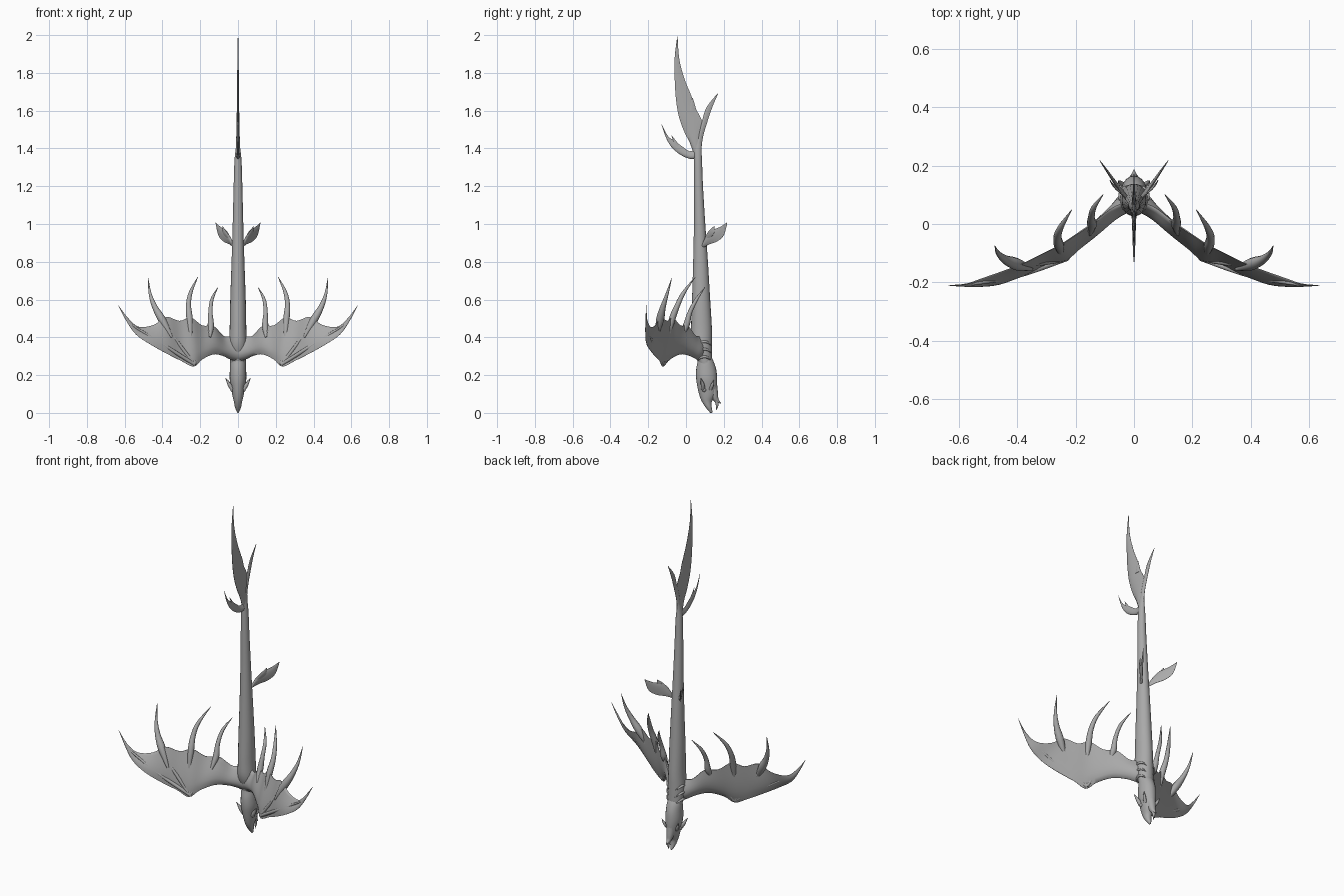
import bpy, bmesh, math
from mathutils import Vector

skin = bpy.data.materials.new("grey_skin")
skin.diffuse_color = (0.4, 0.4, 0.4, 1)


def smooth(rows, n=4):
    """Catmull-Rom resampling of a list of equal-length tuples."""
    out = []
    for i in range(len(rows) - 1):
        p = [rows[max(i - 1, 0)], rows[i], rows[i + 1], rows[min(i + 2, len(rows) - 1)]]
        for k in range(n):
            t = k / n
            out.append(tuple(0.5 * (2 * b + (c - a) * t + (2 * a - 5 * b + 4 * c - d) * t * t
                                    + (3 * b - a - 3 * c + d) * t ** 3) for a, b, c, d in zip(*p)))
    return out + [tuple(rows[-1])]


def loft(name, rings, mirror=False, angle=60):
    """Skin closed rings into a capped smooth solid."""
    bm = bmesh.new()
    vs = [[bm.verts.new(p) for p in r] for r in rings]
    n = len(vs[0])
    for a, b in zip(vs, vs[1:]):
        for j in range(n):
            bm.faces.new((a[j], a[(j + 1) % n], b[(j + 1) % n], b[j]))
    bm.faces.new(vs[0][::-1])
    bm.faces.new(vs[-1])
    if mirror:
        g = bmesh.ops.duplicate(bm, geom=bm.verts[:] + bm.edges[:] + bm.faces[:])["geom"]
        for v in g:
            if isinstance(v, bmesh.types.BMVert):
                v.co.x *= -1
    bmesh.ops.recalc_face_normals(bm, faces=bm.faces[:])
    me = bpy.data.meshes.new(name)
    bm.to_mesh(me)
    bm.free()
    me.materials.append(skin)
    ob = bpy.data.objects.new(name, me)
    bpy.context.collection.objects.link(ob)
    bpy.ops.object.select_all(action='DESELECT')
    ob.select_set(True)
    bpy.context.view_layer.objects.active = ob
    bpy.ops.object.shade_smooth_by_angle(angle=math.radians(angle))
    return ob


def trunk(name, rows, sides=20):
    """Rows of (z, front y, back y, half width)."""
    rings = []
    for z, f, b, w in smooth(rows):
        rings.append([(w * math.sin(a), (f + b) / 2 - (b - f) / 2 * math.cos(a), z)
                      for a in [2 * math.pi * k / sides for k in range(sides)]])
    return loft(name, rings)


def spine(name, rows, mirror=True, sides=10):
    """Tapered tube through rows of (x, y, z, radius)."""
    pts = smooth(rows, 5)
    rings = []
    for i, p in enumerate(pts):
        d = (Vector(pts[min(i + 1, len(pts) - 1)][:3]) - Vector(pts[max(i - 1, 0)][:3])).normalized()
        u = d.cross(Vector((0.31, 0.95, 0.05))).normalized()
        v = d.cross(u)
        rings.append([Vector(p[:3]) + max(p[3], 0.0006) * (u * math.cos(a) + v * math.sin(a))
                      for a in [2 * math.pi * k / sides for k in range(sides)]])
    return loft(name, rings, mirror)


def blade(name, rows, normal, mirror=False, n=7, sub=4):
    """Lens-section fin; rows are (edge a xyz, edge b xyz, half thickness)."""
    nv = Vector(normal).normalized()
    rings = []
    for r in smooth(rows, sub):
        a, b, th = Vector(r[:3]), Vector(r[3:6]), r[6]
        def at(t, s):
            return a.lerp(b, t) + nv * s * th * (0.12 + math.sin(math.pi * t ** 0.7))
        rings.append([at(k / n, 1) for k in range(n + 1)] + [at(k / n, -1) for k in range(n, -1, -1)])
    return loft(name, rings, mirror)


# Long tapering body
trunk("body", [
    (1.47, 0.045, 0.085, 0.004), (1.40, 0.042, 0.082, 0.012), (1.33, 0.042, 0.085, 0.019),
    (1.20, 0.042, 0.090, 0.023), (1.00, 0.042, 0.102, 0.028), (0.80, 0.038, 0.116, 0.034),
    (0.60, 0.032, 0.128, 0.041), (0.45, 0.027, 0.137, 0.044), (0.36, 0.030, 0.138, 0.048),
    (0.28, 0.060, 0.138, 0.043), (0.22, 0.075, 0.140, 0.036)])
# Skull with hooked upper jaw
trunk("head", [
    (0.31, 0.065, 0.125, 0.030), (0.275, 0.062, 0.145, 0.040), (0.23, 0.054, 0.160, 0.043),
    (0.18, 0.054, 0.165, 0.044), (0.13, 0.062, 0.164, 0.036), (0.09, 0.072, 0.155, 0.029),
    (0.06, 0.084, 0.137, 0.022), (0.03, 0.103, 0.136, 0.016), (0.008, 0.122, 0.140, 0.007),
    (0.0, 0.128, 0.138, 0.002)])
# Open lower jaw, its hooked tip and the fang
spine("lower_jaw", [(0, 0.140, 0.14, 0.026), (0, 0.148, 0.10, 0.022), (0, 0.160, 0.07, 0.014),
                    (0, 0.186, 0.05, 0.001)], False)
spine("jaw_hook", [(0, 0.157, 0.08, 0.013), (0, 0.165, 0.045, 0.008), (0, 0.160, 0.015, 0.001)], False)
# Eyes, brow horns and cheek spikes
spine("eyes", [(0.026, 0.096, 0.132, 0.002), (0.029, 0.096, 0.126, 0.010),
               (0.028, 0.096, 0.118, 0.010), (0.024, 0.096, 0.112, 0.002)])
spine("brow_horns", [(0.030, 0.09, 0.125, 0.010), (0.046, 0.088, 0.15, 0.010), (0.066, 0.078, 0.185, 0.001)])
spine("cheek_spikes", [(0.030, 0.13, 0.125, 0.009), (0.045, 0.14, 0.15, 0.008), (0.054, 0.148, 0.175, 0.001)])

# Gill ridges wrapping each flank
for i, z in enumerate((0.275, 0.315, 0.355)):
    arc = []
    for k in range(7):
        a = math.radians(35 + 20 * k)
        arc.append((0.047 * math.sin(a), 0.094 - 0.043 * math.cos(a),
                    z + 0.022 * math.sin(math.pi * k / 6), 0.007 * math.sin(math.pi * (k + 0.3) / 6.6)))
    spine(f"gill_ridge_{i + 1}", arc)

# Wing membrane: leading edge, trailing edge, half thickness
blade("wings", [
    (0.010, 0.070, 0.275, 0.010, 0.085, 0.42, 0.030), (0.045, 0.055, 0.285, 0.045, 0.066, 0.405, 0.026),
    (0.080, 0.020, 0.302, 0.080, 0.048, 0.410, 0.020), (0.130, -0.030, 0.310, 0.130, 0.010, 0.460, 0.017),
    (0.190, -0.085, 0.283, 0.190, -0.030, 0.463, 0.012), (0.235, -0.122, 0.245, 0.250, -0.070, 0.505, 0.013),
    (0.300, -0.140, 0.275, 0.310, -0.100, 0.487, 0.007), (0.370, -0.172, 0.310, 0.380, -0.135, 0.508, 0.010),
    (0.460, -0.207, 0.360, 0.445, -0.160, 0.466, 0.006), (0.540, -0.215, 0.415, 0.525, -0.188, 0.456, 0.006),
    (0.592, -0.212, 0.488, 0.580, -0.207, 0.500, 0.004), (0.635, -0.210, 0.570, 0.634, -0.210, 0.570, 0.001)],
    (0.5, 0.85, 0), True)
# Spines sweeping back from the trailing edge
spine("inner_wing_spine", [(0.150, -0.035, 0.40, 0.007), (0.144, 0.0, 0.46, 0.017), (0.146, 0.020, 0.53, 0.012),
                           (0.138, 0.055, 0.60, 0.009), (0.106, 0.10, 0.665, 0.001)])
spine("middle_wing_spine", [(0.250, -0.105, 0.36, 0.006), (0.256, -0.075, 0.49, 0.017), (0.262, -0.045, 0.57, 0.014),
                            (0.250, -0.01, 0.64, 0.010), (0.212, 0.05, 0.72, 0.001)])
spine("outer_wing_spine", [(0.350, -0.155, 0.40, 0.006), (0.400, -0.138, 0.49, 0.021), (0.440, -0.122, 0.56, 0.015),
                           (0.465, -0.10, 0.63, 0.008), (0.476, -0.075, 0.715, 0.001)])
# Raised wing struts fanning from the wrist
for i, (x, y, z) in enumerate([(0.15, -0.01, 0.45), (0.256, -0.08, 0.48), (0.40, -0.145, 0.48), (0.57, -0.208, 0.47)]):
    w = Vector((0.232, -0.118, 0.258))
    m = w.lerp(Vector((x, y, z)), 0.5) + Vector((0, -0.002 if i < 3 else -0.014, 0))
    spine(f"wing_strut_{i + 1}", [(*w, 0.010), (*m, 0.009), (x, y, z, 0.005)])

# Paired rear fins with a split tip
blade("rear_fins", [
    (0.022, 0.082, 0.880, 0.022, 0.092, 0.875, 0.006), (0.038, 0.100, 0.925, 0.046, 0.125, 0.893, 0.006),
    (0.062, 0.135, 0.965, 0.078, 0.165, 0.908, 0.005), (0.092, 0.180, 0.984, 0.104, 0.200, 0.940, 0.003),
    (0.117, 0.217, 1.008, 0.118, 0.218, 1.003, 0.001)], (0.85, -0.5, 0), True)
blade("rear_fin_barbs", [
    (0.040, 0.100, 0.93, 0.058, 0.125, 0.925, 0.004), (0.065, 0.122, 0.965, 0.080, 0.148, 0.95, 0.003),
    (0.082, 0.150, 0.990, 0.083, 0.151, 0.989, 0.001)], (0.85, -0.5, 0), True)

# Tail fin lobes: rows of (y, z) edge pairs and half thickness in the middle plane
def lobe(name, rows):
    blade(name, [(0, a, b, 0, c, d, t) for a, b, c, d, t in rows], (1, 0, 0))

lobe("tail_fin_main", [
    (0.045, 1.36, 0.080, 1.37, 0.010), (0.020, 1.43, 0.085, 1.45, 0.009), (-0.010, 1.49, 0.086, 1.54, 0.007),
    (-0.038, 1.57, 0.050, 1.615, 0.006), (-0.053, 1.66, 0.028, 1.68, 0.005), (-0.060, 1.77, -0.005, 1.76, 0.004),
    (-0.060, 1.88, -0.035, 1.87, 0.003), (-0.046, 1.995, -0.045, 2.0, 0.001)])
lobe("tail_fin_notch", [
    (0.01, 1.60, 0.055, 1.60, 0.005), (0.02, 1.64, 0.046, 1.635, 0.003), (0.034, 1.67, 0.035, 1.67, 0.001)])
lobe("tail_fin_back", [
    (0.050, 1.38, 0.080, 1.38, 0.009), (0.065, 1.47, 0.090, 1.46, 0.007), (0.086, 1.55, 0.113, 1.54, 0.005),
    (0.110, 1.62, 0.140, 1.62, 0.003), (0.168, 1.692, 0.170, 1.690, 0.001)])
lobe("tail_fin_front", [
    (0.060, 1.345, 0.060, 1.40, 0.010), (0.020, 1.345, 0.020, 1.385, 0.007), (-0.030, 1.367, -0.022, 1.412, 0.005),
    (-0.075, 1.405, -0.060, 1.440, 0.004), (-0.105, 1.455, -0.095, 1.465, 0.003), (-0.131, 1.530, -0.130, 1.530, 0.001)])
lobe("tail_fin_front_barb", [
    (-0.06, 1.40, -0.020, 1.40, 0.004), (-0.065, 1.43, -0.045, 1.43, 0.003), (-0.078, 1.47, -0.077, 1.47, 0.001)])
